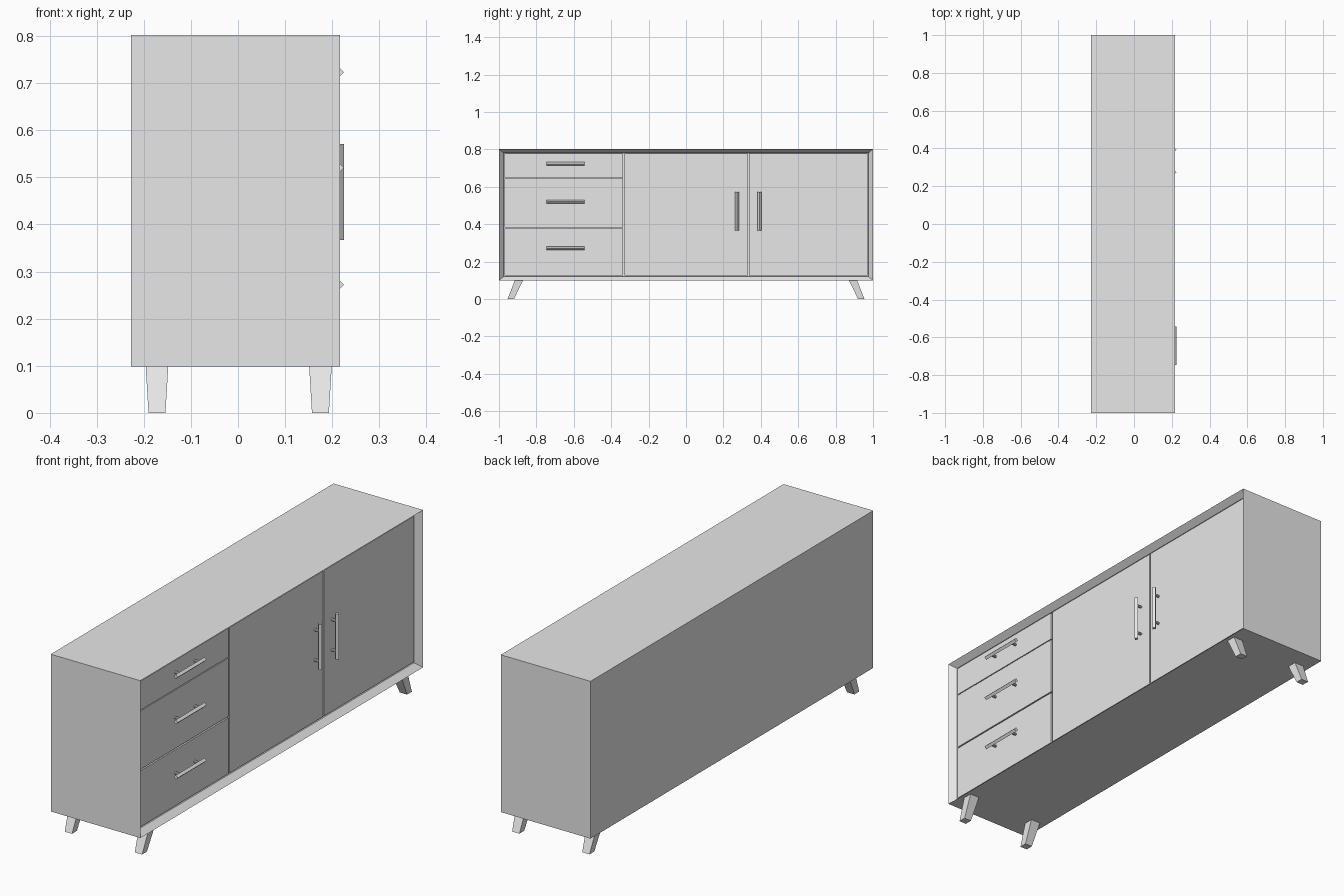
import bpy, bmesh
from math import radians
from mathutils import Matrix, Vector

old = bpy.data.objects.get("Cube")
if old:
    bpy.data.objects.remove(old)

grey = bpy.data.materials.new("light_grey")
grey.use_nodes = True
grey.diffuse_color = (0.8, 0.8, 0.8, 1)
grey.node_tree.nodes["Principled BSDF"].inputs["Base Color"].default_value = (0.8, 0.8, 0.8, 1)

BACK, FRONT = -0.227, 0.217     # cabinet depth along x
FACE = FRONT - 0.028            # outer plane of doors and drawers
BED = FACE - 0.02               # back plane of the recess


def finish(name, bm):
    mesh = bpy.data.meshes.new(name)
    bmesh.ops.recalc_face_normals(bm, faces=bm.faces)
    bm.to_mesh(mesh)
    bm.free()
    mesh.materials.append(grey)
    obj = bpy.data.objects.new(name, mesh)
    bpy.context.collection.objects.link(obj)
    return obj


def add_box(bm, lo, hi):
    lo, hi = Vector(lo), Vector(hi)
    matrix = Matrix.Translation((lo + hi) / 2) @ Matrix.Diagonal((*(hi - lo), 1))
    return bmesh.ops.create_cube(bm, size=1, matrix=matrix)["verts"]


def box(name, lo, hi):
    bm = bmesh.new()
    add_box(bm, lo, hi)
    return finish(name, bm)


# Cabinet shell with a rim sloping in to a recessed front
bm = bmesh.new()
add_box(bm, (BACK, -1, 0.098), (FRONT, 1, 0.802))
front = max(bm.faces, key=lambda f: f.calc_center_median().x)
bmesh.ops.inset_region(bm, faces=[front], thickness=0.02)
for v in front.verts:
    v.co = (FACE, 0.975 if v.co.y > 0 else -0.975, 0.78 if v.co.z > 0.4 else 0.12)
pit = bmesh.ops.extrude_discrete_faces(bm, faces=[front])["faces"][0]
for v in pit.verts:
    v.co.x = BED
finish("cabinet_body", bm)


# Doors and drawer fronts, separated by narrow gaps
def panel(name, y0, y1, z0, z1):
    box(name, (BED, y0, z0), (FACE, y1, z1))


panel("middle_door", -0.329, 0.331, 0.125, 0.777)
panel("end_door", 0.337, 0.971, 0.125, 0.777)
panel("bottom_drawer", -0.971, -0.337, 0.125, 0.376)
panel("middle_drawer", -0.971, -0.337, 0.382, 0.643)
panel("top_drawer", -0.971, -0.337, 0.647, 0.777)


# Handles: a diamond-section bar on two round posts
def handle(name, y, z, upright):
    bm = bmesh.new()
    bmesh.ops.create_cone(bm, cap_ends=True, segments=4, radius1=0.01, radius2=0.01,
                          depth=0.204)
    bar_x = 0.215
    length = bar_x - FACE
    for side in (-1, 1):
        place = Matrix.Translation((-length / 2, 0, side * 0.068)) @ Matrix.Rotation(radians(90), 4, "Y")
        bmesh.ops.create_cone(bm, cap_ends=True, segments=10, radius1=0.006,
                              radius2=0.006, depth=length, matrix=place)
    turn = Matrix() if upright else Matrix.Rotation(radians(90), 4, "X")
    bm.transform(Matrix.Translation((bar_x, y, z)) @ turn)
    finish(name, bm)


handle("middle_door_handle", 0.273, 0.469, True)
handle("end_door_handle", 0.393, 0.469, True)
for name, z in (("bottom", 0.272), ("middle", 0.52), ("top", 0.723)):
    handle(name + "_drawer_handle", -0.645, z, False)

# Tapered legs splayed toward the cabinet ends
for end, side_name in ((-1, "right"), (1, "left")):
    for x, depth_name in ((-0.172, "rear"), (0.175, "front")):
        bm = bmesh.new()
        for v in add_box(bm, (-1, -1, 0), (1, 1, 0.1)):
            top = v.co.z > 0.05
            half_x, half_y, mid = (0.024, 0.022, 0.893) if top else (0.018, 0.017, 0.937)
            v.co.x = x + v.co.x * half_x
            v.co.y = end * mid + v.co.y * half_y
        finish(f"{side_name}_{depth_name}_leg", bm)
